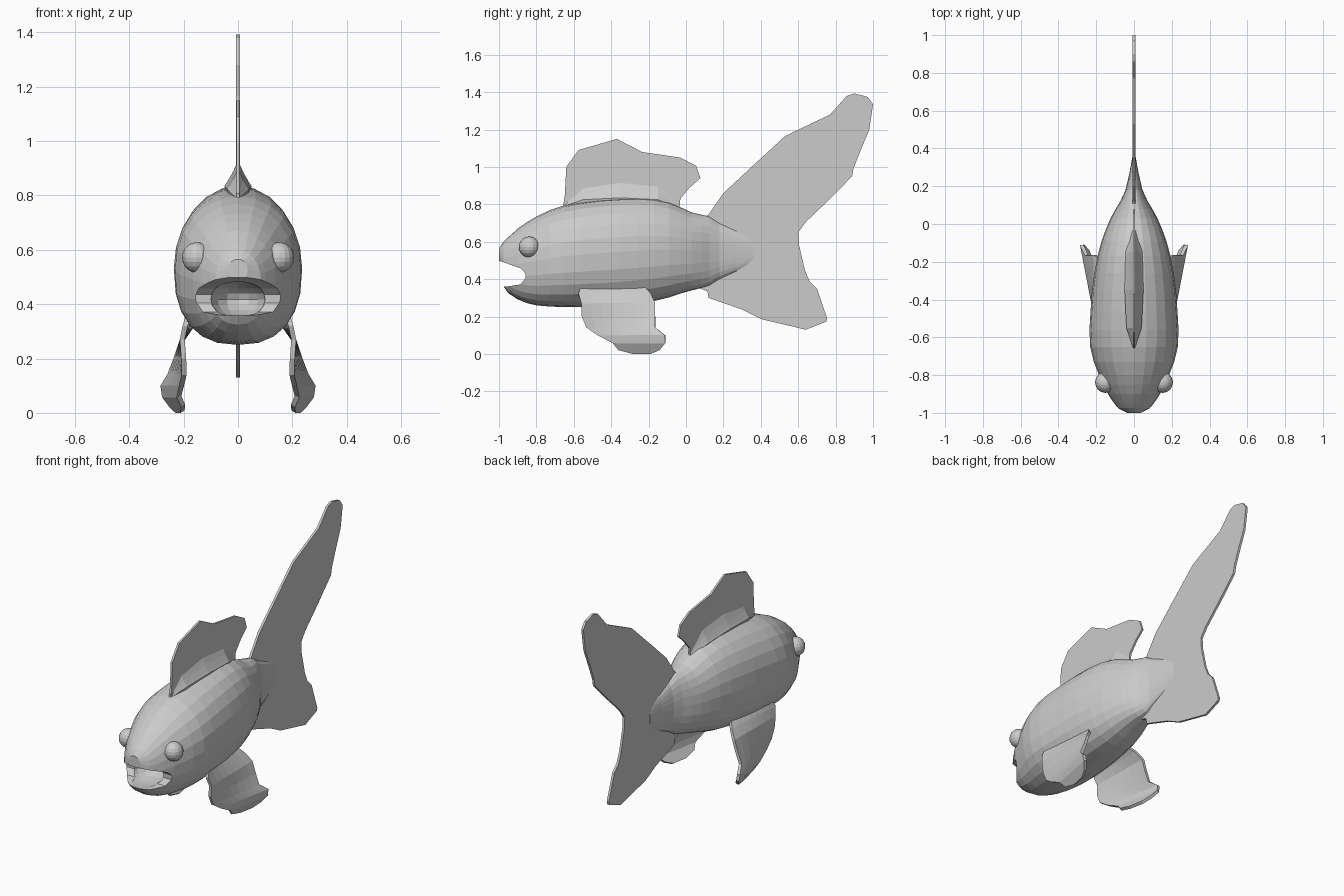
import bpy, bmesh
from math import sin, cos, pi
from mathutils import Vector, Matrix

if "Cube" in bpy.data.objects:
    bpy.data.objects.remove(bpy.data.objects["Cube"])


def finish(bm, name):
    bmesh.ops.recalc_face_normals(bm, faces=bm.faces)
    me = bpy.data.meshes.new(name)
    bm.to_mesh(me)
    bm.free()
    ob = bpy.data.objects.new(name, me)
    bpy.context.scene.collection.objects.link(ob)
    return ob


def power(v, e):
    return abs(v) ** e * (1 if v >= 0 else -1)


def loft(name, stations, sides=24, top=2.1, low=2.4):
    """Skin superellipse rings; each station is (y, z top, z bottom, half width)."""
    bm = bmesh.new()
    rings = []
    for y, zt, zb, w in stations:
        mid, half = (zt + zb) / 2, (zt - zb) / 2
        ring = []
        for i in range(sides):
            a = 2 * pi * i / sides
            e = 2 / (top if sin(a) >= 0 else low)
            ring.append(bm.verts.new((w * power(cos(a), e), y,
                                      mid + half * power(sin(a), e))))
        rings.append(ring)
    for r, s in zip(rings, rings[1:]):
        for i in range(sides):
            j = (i + 1) % sides
            bm.faces.new((r[i], r[j], s[j], s[i]))
    bm.faces.new(rings[0])
    bm.faces.new(rings[-1])
    return finish(bm, name)


def plate(name, outline, half):
    """Extrude a (y, z) outline across x, centred on x = 0."""
    bm = bmesh.new()
    f = bm.faces.new([bm.verts.new((-half, y, z)) for y, z in outline])
    ext = bmesh.ops.extrude_face_region(bm, geom=[f])
    bmesh.ops.translate(bm, vec=(2 * half, 0, 0),
                        verts=[v for v in ext['geom'] if isinstance(v, bmesh.types.BMVert)])
    bmesh.ops.triangulate(bm, faces=[f for f in bm.faces if len(f.verts) > 4])
    return finish(bm, name)


def ellipsoid(name, centre, radii, u=16, v=10):
    bm = bmesh.new()
    bmesh.ops.create_uvsphere(bm, u_segments=u, v_segments=v, radius=1,
                              matrix=Matrix.LocRotScale(Vector(centre), None, Vector(radii)))
    return finish(bm, name)


def cut(target, cutter):
    m = target.modifiers.new("cut", 'BOOLEAN')
    m.operation, m.solver, m.object = 'DIFFERENCE', 'EXACT', cutter
    bpy.context.view_layer.objects.active = target
    bpy.ops.object.modifier_apply(modifier=m.name)
    bpy.data.objects.remove(cutter)


# Body: snout to tail root
body = loft("body", [
    (-1.00, .565, .49, .035), (-.975, .60, .36, .085), (-.95, .625, .325, .105),
    (-.90, .67, .292, .138), (-.85, .705, .272, .165), (-.80, .735, .26, .185),
    (-.73, .768, .254, .213), (-.65, .795, .25, .232), (-.56, .812, .25, .236),
    (-.46, .825, .253, .23), (-.36, .832, .26, .223), (-.26, .835, .27, .21),
    (-.17, .83, .283, .193), (-.09, .812, .303, .172), (-.03, .785, .323, .15),
    (.03, .757, .34, .124), (.08, .745, .352, .097), (.125, .735, .365, .07),
    (.18, .70, .40, .045), (.27, .66, .44, .024), (.36, .61, .49, .008)])

# Open mouth: wedge between the jaws, then the inner cavity
cut(body, plate("mouth_cutter", [
    (-1.1, .52), (-.995, .497), (-.94, .478), (-.885, .458), (-.86, .435),
    (-.858, .405), (-.885, .372), (-.96, .36), (-1.1, .36)], .4))
cut(body, ellipsoid("throat_cutter", (0, -.90, .418), (.105, .17, .068)))

# Eyes
for s, side in ((1, "left"), (-1, "right")):
    ellipsoid(side + "_eye", (s * .152, -.838, .572), (.054, .056, .056))

# Dorsal fin with a flared root
plate("dorsal_fin", [
    (-.66, .77), (-.648, .85), (-.64, 1.0), (-.575, 1.09), (-.37, 1.15),
    (-.235, 1.08), (-.03, 1.05), (.055, 1.005), (.077, .94), (.02, .89),
    (-.03, .83), (-.035, .78), (0, .74)], .006)
loft("dorsal_fin_root", [
    (-.655, .81, .77, .006), (-.55, .90, .75, .04), (-.35, .93, .74, .05),
    (-.15, .91, .74, .045), (-.035, .82, .74, .01)], sides=16, top=.9, low=1.5)

# Tail fin with a long upper lobe
plate("tail_fin", [
    (.05, .70), (.12, .745), (.20, .86), (.35, 1.0), (.53, 1.165), (.77, 1.28),
    (.86, 1.38), (.90, 1.393), (.97, 1.375), (1.0, 1.335), (.98, 1.2), (.93, 1.08),
    (.895, .99), (.888, .95), (.76, .82), (.64, .705), (.60, .65), (.605, .58),
    (.635, .45), (.66, .39), (.70, .35), (.755, .19), (.75, .173), (.64, .13),
    (.40, .187), (.30, .238), (.12, .30), (.115, .335), (.05, .36)], .007)


# Cupped side fins, lofted in rows of (z, front y, back y)
def fin_x(y, z):
    t = (y + .55) / .44
    low = .192 + .085 * t - max(0, .07 - z) * .6
    high = .205 - max(0, z - .28) * (.3 + .7 * t)
    k = min(1, max(0, (z - .10) / .16))
    return low * (1 - k) + high * k


rows = [(.375, -.56, -.24), (.32, -.575, -.19), (.27, -.56, -.165), (.20, -.557, -.165),
        (.14, -.53, -.165), (.10, -.47, -.112), (.06, -.39, -.11), (.025, -.36, -.14),
        (.004, -.28, -.19)]
cols = 7
for s, side in ((1, "left"), (-1, "right")):
    bm = bmesh.new()
    grid = []
    for z, a, b in rows:
        ys = [a + (b - a) * i / cols for i in range(cols + 1)]
        grid.append([bm.verts.new((s * fin_x(y, z), y, z)) for y in ys])
    for r, q in zip(grid, grid[1:]):
        for i in range(cols):
            bm.faces.new((r[i], r[i + 1], q[i + 1], q[i]))
    fin = finish(bm, side + "_side_fin")
    m = fin.modifiers.new("thickness", 'SOLIDIFY')
    m.thickness, m.offset = .018, 0
